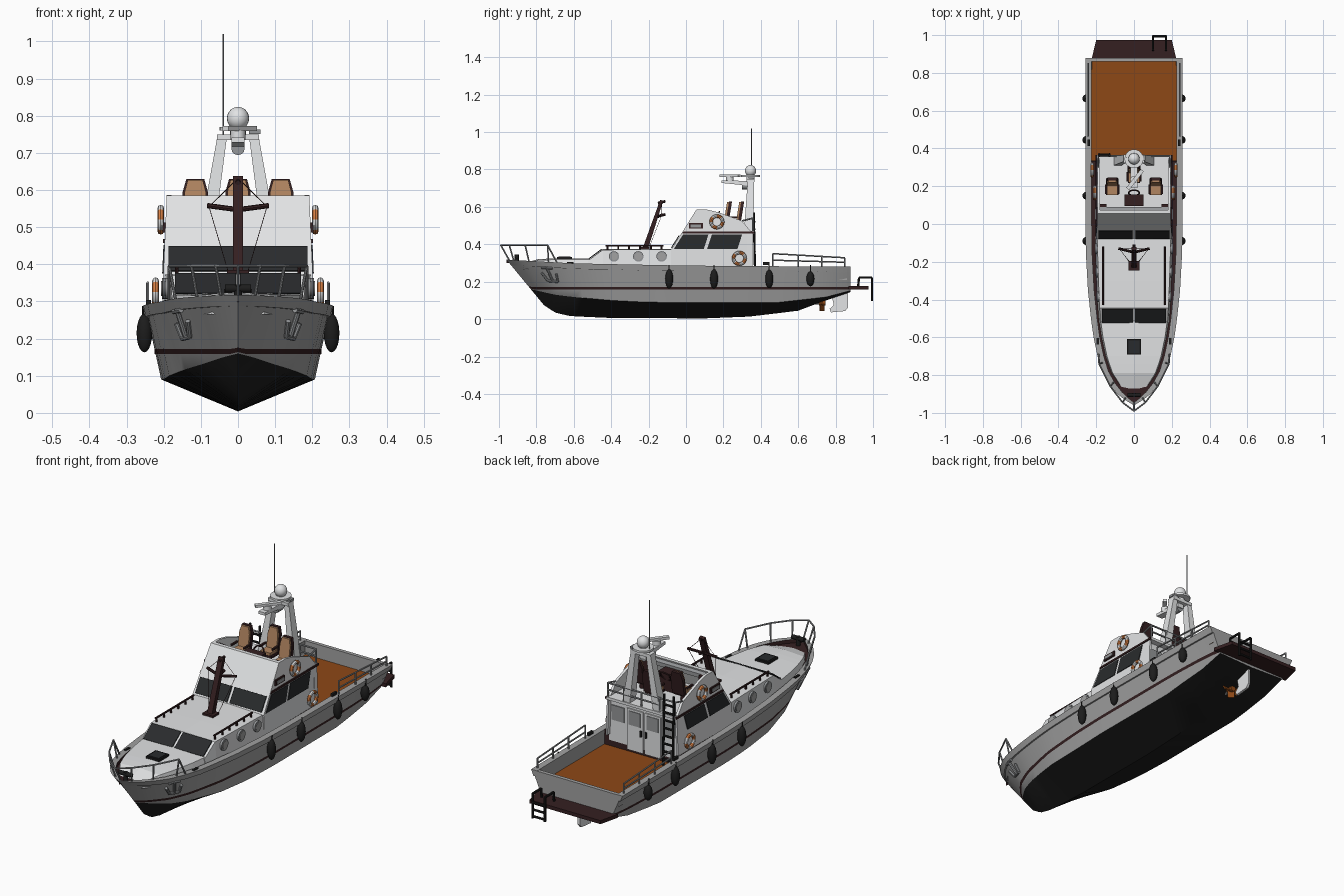
import bpy, bmesh, math
from mathutils import Vector as V, Matrix as M

if "Cube" in bpy.data.objects:
    bpy.data.objects.remove(bpy.data.objects["Cube"])

def mat(name, r, g, b):
    m = bpy.data.materials.new(name); m.diffuse_color = (r, g, b, 1); return m
WHITE = mat("white", .76, .77, .78)
HULL = mat("hull grey", .36, .36, .36)
BLACK = mat("black", .012, .012, .012)
GLASS = mat("dark glass", .022, .024, .026)
BROWN = mat("dark brown", .035, .014, .015)
TEAK = mat("orange deck", .27, .065, .008)
TAN = mat("tan leather", .45, .24, .12)
ORANGE = mat("ring orange", .7, .22, .06)
METAL = mat("metal grey", .3, .31, .32)

def finish(name, bm, *mats, smooth=False):
    bmesh.ops.remove_doubles(bm, verts=bm.verts, dist=1e-5)
    bmesh.ops.recalc_face_normals(bm, faces=bm.faces)
    me = bpy.data.meshes.new(name); bm.to_mesh(me); bm.free()
    for m in mats: me.materials.append(m)
    if smooth:
        me.shade_smooth(); me.set_sharp_from_angle(angle=math.radians(35))
    o = bpy.data.objects.new(name, me); bpy.context.collection.objects.link(o)
    return o

def box(name, c, s, m, rot=None):
    bm = bmesh.new()
    mx = M.Translation(c) @ (rot or M()) @ M.Diagonal((*s, 1))
    bmesh.ops.create_cube(bm, size=1, matrix=mx)
    return finish(name, bm, m)

def ball(name, c, s, m, seg=20):
    bm = bmesh.new()
    bmesh.ops.create_uvsphere(bm, u_segments=seg, v_segments=seg // 2, radius=1,
                              matrix=M.Translation(c) @ M.Diagonal((*s, 1)))
    return finish(name, bm, m, smooth=True)

def tubes(name, paths, r, m, seg=8, r2=None):
    bm = bmesh.new()
    for path in paths:
        for a, b in zip(path, path[1:]):
            a, b = V(a), V(b); d = b - a
            mx = M.Translation((a + b) / 2) @ d.to_track_quat('Z', 'Y').to_matrix().to_4x4()
            bmesh.ops.create_cone(bm, cap_ends=True, segments=seg, radius1=r,
                                  radius2=r if r2 is None else r2, depth=d.length, matrix=mx)
    return finish(name, bm, m, smooth=True)

def lean(x, z):  # wheelhouse sides tip inwards
    return x - math.copysign(.013 * (z - .285) / .3, x)

def prism(name, pts, x0, x1, m, leaning=False):
    bm = bmesh.new()
    a, b = [[bm.verts.new((lean(x, z) if leaning else x, y, z)) for y, z in pts] for x in (x0, x1)]
    bm.faces.new(a); bm.faces.new(b[::-1])
    for i in range(len(pts)):
        j = (i + 1) % len(pts); bm.faces.new((a[i], a[j], b[j], b[i]))
    return finish(name, bm, m)

def loft(name, rings, mats, rule=lambda k, y: 0, smooth=False):
    bm = bmesh.new()
    vs = [[bm.verts.new(p) for p in r] for r in rings]; n = len(rings[0])
    for a, b in zip(vs, vs[1:]):
        for k in range(n):
            f = bm.faces.new((a[k], a[(k + 1) % n], b[(k + 1) % n], b[k]))
            f.material_index = rule(k, (a[k].co.y + b[k].co.y) / 2)
    bm.faces.new(vs[0]); bm.faces.new(vs[-1])
    return finish(name, bm, *mats, smooth=smooth)

def torus(name, c, R, r, mats, rot, rule=None, seg=32):
    bm = bmesh.new(); g = []
    for i in range(seg):
        a = 2 * math.pi * i / seg
        g.append([bm.verts.new(((R + r * math.cos(t)) * math.cos(a), (R + r * math.cos(t)) * math.sin(a),
                  r * math.sin(t))) for t in [k * math.pi / 4 for k in range(8)]])
    for i in range(seg):
        for k in range(8):
            j, l = (i + 1) % seg, (k + 1) % 8
            f = bm.faces.new((g[i][k], g[j][k], g[j][l], g[i][l]))
            f.material_index = rule(i) if rule else 0
    bm.transform(M.Translation(c) @ rot)
    return finish(name, bm, *mats, smooth=True)

def tab(t, x):
    for (a, u), (b, v) in zip(t, t[1:]):
        if x <= b: return u + (v - u) * max(0, x - a) / (b - a)
    return t[-1][1]

# hull lines: sheer width and height, chine width and height, keel height
SW = [(-.96, 0), (-.93, .045), (-.89, .088), (-.84, .127), (-.78, .16), (-.7, .185), (-.6, .206),
      (-.5, .22), (-.35, .236), (-.15, .247), (.1, .25), (.88, .25)]
SZ = [(-.96, .318), (-.6, .298), (0, .286), (.88, .28)]
CW = [(-.83, 0), (-.78, .045), (-.7, .1), (-.6, .14), (-.4, .185), (-.2, .2), (0, .207), (.6, .205), (.88, .195)]
CZ = [(-.83, .16), (-.7, .13), (-.6, .118), (-.4, .1), (-.2, .09), (.5, .09), (.75, .118), (.88, .152)]
KZ = [(-.83, .16), (-.76, .075), (-.7, .035), (-.62, .016), (-.4, .006), (.1, .004), (.35, .014), (.6, .045),
      (.72, .09), (.88, .145)]
def chine(s):
    y = s + (.13 * (s / .96) ** 2 if s < 0 else 0)
    return V((tab(CW, y), y, tab(CZ, y)))
def side(s, f):  # point on the hull side, f from chine to sheer
    return chine(s).lerp(V((tab(SW, s), s, tab(SZ, s))), f)
def hull_ring(s):
    c, top = chine(s), side(s, 1)
    fz = lambda z: side(s, max(.01, (z - c.z) / (top.z - c.z)))
    lo, out = fz(top.z - .03), V((.008 * min(1, (s + .96) * 20), 0, 0))
    win = max(top.x - .025, 0)
    zb = .21 if .335 < s < .8605 else (top.z - .001 if s > .86 else top.z - .018)
    r = [V((0, c.y, tab(KZ, c.y))), c, fz(max(.158, c.z + .004)), fz(max(.172, c.z + .016)), lo, lo + out,
         top + out, V((win, s, top.z)), V((win, s, zb))]
    return r + [V((-p.x, p.y, p.z)) for p in r[:0:-1]]
def hull_rule(k, y):
    k = k if k <= 8 else 16 - k
    if k == 8: return (3 if y < .335 else 2) if y < .86 else 0
    if k == 7 and y < .335: return 3
    return {0: 1, 2: 3}.get(k, 0)
ST = [-.96, -.945, -.93, -.91, -.89, -.865, -.84, -.81, -.78, -.74, -.7, -.65, -.6, -.55, -.5, -.42, -.35, -.25,
      -.15, 0, .1, .2, .334, .336, .5, .6, .7, .75, .8, .86, .861, .88]
loft("hull", [hull_ring(s) for s in ST], [HULL, BLACK, TEAK, BROWN], hull_rule, smooth=True)

# raised foredeck and cabin trunk
def deck_ring(y, w, z, crown, inset=.01):
    return [(w, y, .265), (w - inset, y, z), (0, y, z + crown), (inset - w, y, z), (-w, y, .265)]
loft("foredeck", [deck_ring(y, tab(SW, y) - .032, z, .006) for y, z in
     ((-.87, .292), (-.79, .315), (-.74, .317), (-.7, .318), (-.6, .318), (-.5, .318))], [WHITE])
loft("cabin_trunk", [deck_ring(y, w, z, .004) for y, w, z in
     ((-.525, .188, .312), (-.445, .192, .37), (-.3, .198, .372), (-.07, .205, .372))], [WHITE])
for s in (-1, 1):
    a, b = sorted((s * .006, s * .17))
    prism("trunk_front_window", [(-.52, .32), (-.45, .371), (-.452, .376), (-.523, .323)], a, b, GLASS)
    for y in (-.385, -.255, -.13):
        x = tab([(-.525, .182), (-.3, .193), (-.07, .2)], y)
        tubes("porthole_rim", [[(s * (x - .01), y, .335), (s * (x + .007), y, .335)]], .028, METAL, 20)
        tubes("porthole_glass", [[(s * x, y, .335), (s * (x + .009), y, .335)]], .02, HULL, 20)
    tubes("trunk_handrail", [[(s * .165, -.43, .392), (s * .165, -.12, .392)]] +
          [[(s * .165, -.42 + i * .058, .37), (s * .165, -.42 + i * .058, .392)] for i in range(6)], .005, BROWN)
box("deck_hatch", (0, -.65, .327), (.075, .08, .012), BLACK)
box("hatch_lid", (0, -.65, .334), (.06, .064, .004), GLASS)

# wheelhouse
prism("wheelhouse", [(-.08, .265), (-.08, .372), (-.02, .465), (.335, .465), (.335, .212)], -.205, .205, WHITE, True)
prism("bridge_front_panel", [(-.02, .465), (.055, .585), (.075, .585), (.03, .465)], -.203, .203, WHITE, True)
prism("bridge_deck", [(-.01, .456), (.365, .456), (.365, .47), (-.01, .47)], -.203, .203, WHITE, True)
prism("bridge_dashboard", [(.05, .55), (.062, .58), (.09, .57), (.09, .55)], -.19, .19, METAL)
for s in (-1, 1):
    def plate(name, pts, x0, x1, m):
        prism(name, pts, s * x0, s * x1, m, True)
    plate("bridge_coaming", [(-.02, .465), (.055, .585), (.11, .586), (.17, .572), (.3, .525), (.35, .465)], .192, .205, WHITE)
    plate("wheelhouse_wing", [(.33, .27), (.355, .27), (.355, .465), (.33, .465)], .195, .205, WHITE)
    plate("side_window_front", [(-.065, .375), (.095, .375), (.12, .452), (-.016, .452)], .2, .208, GLASS)
    plate("side_window_rear", [(.113, .375), (.275, .375), (.3, .452), (.138, .452)], .2, .208, GLASS)
    plate("side_stripe", [(-.02, .458), (.365, .458), (.365, .468), (-.014, .468)], .2, .21, BROWN)
    plate("name_board", [(.015, .485), (.09, .485), (.09, .513), (.015, .513)], .2, .212, BROWN)
    plate("board_panel", [(.025, .491), (.08, .491), (.08, .506), (.025, .506)], .205, .215, METAL)
    a, b = sorted((s * .007, s * .187))
    prism("windshield", [(-.076, .38), (-.034, .447), (-.038, .449), (-.08, .383)], a, b, GLASS)
    # life rings
    RX = M.Rotation(math.pi / 2, 4, 'Y')
    for x, y, z in ((.208, .165, .52), (.222, .285, .325)):
        torus("life_ring", (s * x, y, z), .031, .009, [WHITE, ORANGE], RX, lambda i: (i // 4) % 2)
    # rear doors
    box("rear_door", (s * .05, .337, .325), (.09, .008, .21), WHITE)
    box("rear_door_window", (s * .05, .341, .385), (.065, .006, .07), METAL)
    box("rear_door_handle", (s * .014, .345, .32), (.008, .01, .03), BLACK)
    box("rear_side_window", (s * .148, .337, .385), (.07, .006, .075), METAL)
    # fenders along the hull
    for y, h in ((-.09, .052), (.15, .052), (.445, .05), (.665, .04)):
        ball("fender", (s * .252, y, .215), (.021, .021, h), BLACK)
        tubes("fender_rope", [[(s * .255, y, .25), (s * .256, y, .288)]], .003, BLACK, 6)
    # anchors on the bow
    q = lambda u, f: V((s, 1, 1)) * (side(u, f) + V((.006, -.004, 0)))
    tubes("anchor", [[q(-.755, .85), q(-.755, .4)], [q(-.8, .65), q(-.785, .42), q(-.725, .42), q(-.715, .65)],
                     [q(-.785, .82), q(-.725, .82)]], .007, METAL)
    # stern rails
    g = lambda y, z: (s * .243, y, z)
    tubes("stern_rail", [[g(.465, .28), g(.465, .35), g(.85, .328), g(.85, .28)], [g(.465, .315), g(.85, .304)]] +
          [[g(y, .28), g(y, .343 - (y - .6) * .06)] for y in (.6, .725)], .004, METAL)
    for y in (.43, -.62):
        box("cleat", (s * (tab(SW, y) - .01), y, .297), (.012, .035, .014), BLACK)
    # bow rail
    top = [(0, -.99, .395), (s * .06, -.945, .396), (s * .125, -.86, .396), (s * .185, -.74, .395), (s * .186, -.69, .303)]
    foot = [(0, -.945, .315), (s * .045, -.92, .31), (s * .11, -.84, .31), (s * .168, -.735, .305)]
    tubes("bow_rail", [top] + [[a, b] for a, b in zip(foot, top)], .0042, METAL)

# bow windlass
tubes("windlass", [[(-.035, -.905, .335), (.035, -.905, .335)], [(0, -.905, .3), (0, -.905, .345)]], .011, BLACK, 12)

# forward mast with crosstree and stays
prism("mast", [(-.235, .37), (-.205, .37), (-.122, .632), (-.138, .638)], -.014, .014, BROWN)
box("mast_foot", (0, -.22, .378), (.06, .05, .014), BROWN)
tubes("mast_crosstree", [[(-.082, -.13, .558), (0, -.15, .547), (.082, -.13, .558)], [(0, -.15, .55), (0, -.11, .56)],
                         [(0, -.15, .62), (0, -.11, .63)]], .007, BROWN)
tubes("mast_stays", [[(s * .078, -.13, .555), (s * .025, -.2, .375)] for s in (-1, 1)] +
      [[(s * .078, -.13, .555), (0, -.13, .632)] for s in (-1, 1)], .0012, BROWN, 4)

# flybridge console, wheel and seats
box("helm_console", (0, .125, .515), (.1, .06, .09), BROWN)
torus("steering_wheel", (0, .165, .55), .028, .004, [BROWN], M.Rotation(math.radians(60), 4, 'X'))
for s in (-1, 1):
    box("side_console", (s * .165, .085, .52), (.04, .04, .1), BROWN)
def seat(x, y):
    tubes("seat_pedestal", [[(x, y, .465), (x, y, .505)]], .014, BROWN, 12)
    box("seat_base", (x, y, .508), (.066, .064, .012), BROWN)
    box("seat_cushion", (x, y - .003, .52), (.056, .056, .016), TAN)
    for s in (-1, 1):
        box("seat_armrest", (x + s * .035, y, .545), (.009, .05, .009), BROWN)
    for name, m, k, y0, y1 in (("seat_shell", BROWN, 1, .026, .042), ("seat_back", TAN, .84, .016, .03)):
        o = [(-.034, .512), (.034, .512), (.034, .595), (.024, .63 * k + .63 * (1 - k) - (1 - k) * .02),
             (-.024, .63 - (1 - k) * .02), (-.034, .595)]
        loft(name, [[(x + px * k, y + d + (z - .51) * .16, z) for px, z in o] for d in (y0, y1)], [m])
for x, y in ((-.115, .185), (.115, .185), (0, .25)):
    seat(x, y)
tubes("bridge_rear_rail", [[(-.19, .3, .525), (-.19, .358, .54), (.19, .358, .54), (.19, .3, .525)],
      [(-.1, .358, .505), (.19, .358, .505)]] + [[(x, .358, .465), (x, .358, .54)] for x in (-.19, -.1, 0, .1, .19)],
      .0045, METAL)

# ladder up to the flybridge
tubes("bridge_ladder", [[(x, .37, .21), (x, .362, .57)] for x in (-.185, -.13)] +
      [[(-.185, .367, .24 + .04 * i), (-.13, .367, .24 + .04 * i)] for i in range(8)], .006, BLACK)

# radar arch
for s in (-1, 1):
    loft("arch_leg", [[(s * x0, y0, z), (s * x1, y0, z), (s * x1, y1, z), (s * x0, y1, z)] for x0, x1, y0, y1, z in
         ((.066, .106, .31, .36, .466), (.03, .056, .33, .365, .742))], [WHITE])
box("arch_top", (0, .345, .742), (.112, .045, .016), WHITE)
tubes("arch_disc", [[(0, .345, .76), (0, .345, .77)]], .05, WHITE, 24)
tubes("arch_neck", [[(0, .345, .745), (0, .345, .79)]], .022, WHITE, 16)
ball("radar_dome", (0, .345, .793), (.03, .03, .031), WHITE)
prism("radar_arm", [(.19, .728), (.35, .712), (.35, .738), (.19, .742)], -.018, .018, WHITE)
tubes("scanner_post", [[(0, .235, .735), (0, .235, .762)]], .02, WHITE, 16)
box("scanner_bar", (.005, .235, .766), (.125, .02, .013), WHITE, M.Rotation(math.radians(52), 4, 'Z'))
tubes("search_light", [[(0, .3, .712), (0, .345, .712)]], .018, METAL, 12)
box("deck_speaker", (.045, .35, .757), (.03, .03, .012), METAL)
tubes("antenna", [[(-.04, .35, .735), (-.04, .35, 1.02)]], .0022, METAL, 6)

# swim platform and ladder
loft("swim_platform", [[(w, y, .158), (w, y, .176), (-w, y, .176), (-w, y, .158)] for y, w in ((.87, .225), (.975, .2))], [BROWN])
tubes("swim_ladder", [[(x, .92, .17), (x, .925, .222), (x, .994, .222), (x, .994, .098)] for x in (.1, .17)] +
      [[(.1, .994, z), (.17, .994, z)] for z in (.108, .142, .178)], .006, BLACK)

# propeller and rudder
tubes("propeller_shaft", [[(0, .6, .085), (0, .74, .088)]], .01, METAL)
tubes("propeller_hub", [[(0, .71, .088), (0, .745, .088)]], .014, TEAK, 12)
for i in range(4):
    R = M.Rotation(math.pi / 2 * i, 4, 'Y')
    rot = R @ M.Translation((0, 0, .026)) @ M.Rotation(math.radians(35), 4, 'Z')
    box("propeller_blade", (0, .727, .088), (.034, .006, .036), TEAK, rot)
prism("rudder", [(.775, .145), (.865, .145), (.865, .06), (.85, .043), (.775, .036), (.768, .055), (.79, .075)],
      -.006, .006, WHITE)

for m in bpy.data.materials:
    if m.users and not m.is_grease_pencil:
        m.use_nodes = True
        m.node_tree.nodes["Principled BSDF"].inputs["Base Color"].default_value = m.diffuse_color
